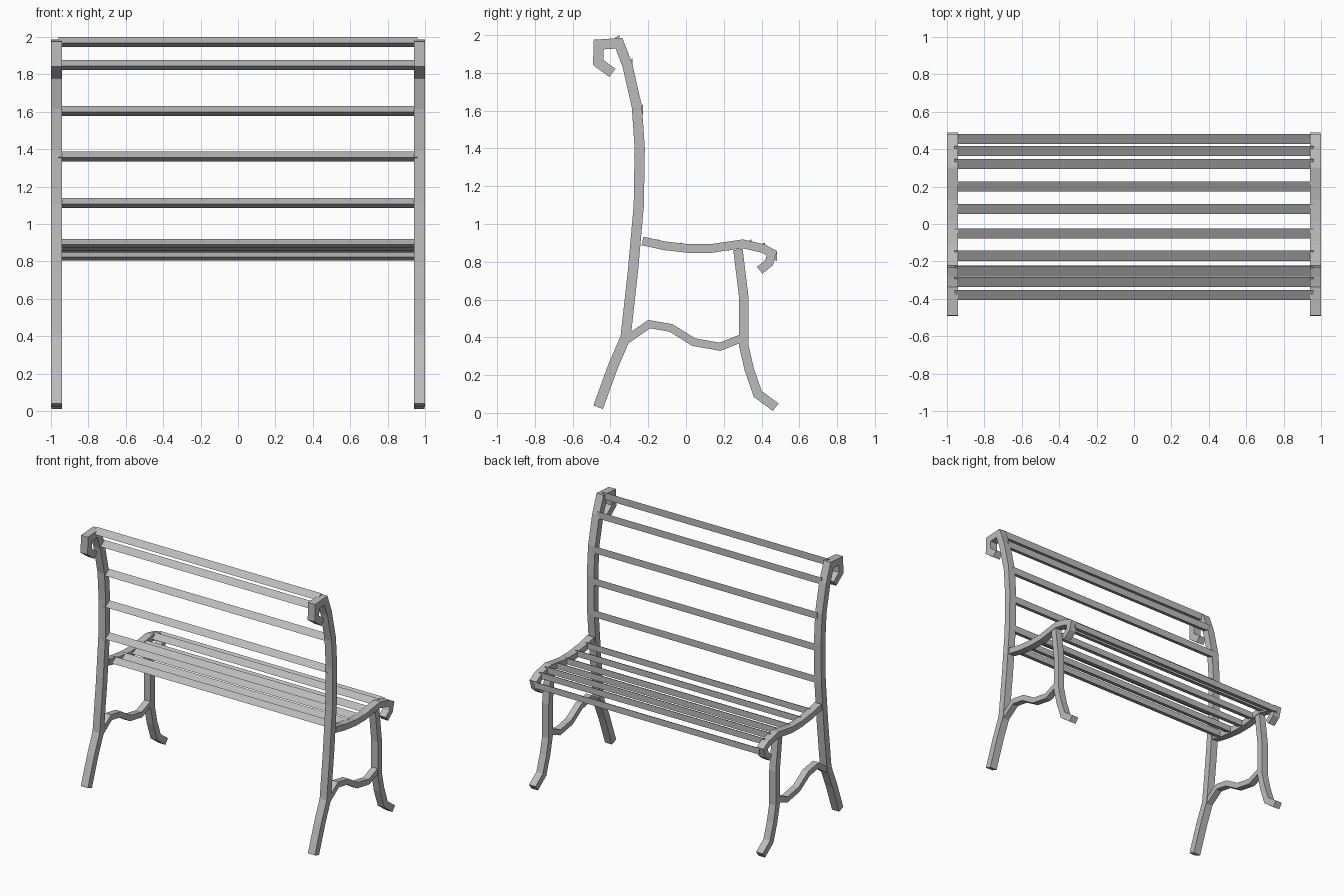
import bpy, bmesh
from mathutils import Vector

cube = bpy.data.objects.get("Cube")
if cube:
    bpy.data.objects.remove(cube)

metal = bpy.data.materials.new("grey_metal")
metal.use_nodes = True
metal.diffuse_color = (0.5, 0.5, 0.5, 1)
metal.node_tree.nodes["Principled BSDF"].inputs["Base Color"].default_value = (0.5, 0.5, 0.5, 1)


def loft(name, rings):
    """Skin a list of equal rings of points and cap both ends."""
    bm = bmesh.new()
    rows = [[bm.verts.new(p) for p in ring] for ring in rings]
    n = len(rows[0])
    for a, b in zip(rows, rows[1:]):
        for i in range(n):
            j = (i + 1) % n
            bm.faces.new((a[i], a[j], b[j], b[i]))
    bm.faces.new(rows[0])
    bm.faces.new(rows[-1])
    bmesh.ops.recalc_face_normals(bm, faces=bm.faces)
    mesh = bpy.data.meshes.new(name)
    bm.to_mesh(mesh)
    bm.free()
    mesh.materials.append(metal)
    obj = bpy.data.objects.new(name, mesh)
    bpy.context.collection.objects.link(obj)
    return obj


def bar(name, path, x, width, thick):
    """Sweep a flat bar along a (y, z) path with mitred bends."""
    pts = [Vector(p) for p in path]
    rings = []
    for i, p in enumerate(pts):
        d_in = (p - pts[i - 1]).normalized() if i else None
        d_out = (pts[i + 1] - p).normalized() if i < len(pts) - 1 else None
        d_in, d_out = d_in or d_out, d_out or d_in
        t = (d_in + d_out).normalized()
        n = Vector((-t.y, t.x)) * (thick / 2 / max(t.dot(d_in), 0.5))
        a, b, w = p + n, p - n, width / 2
        rings.append([(x - w, a.x, a.y), (x + w, a.x, a.y),
                      (x + w, b.x, b.y), (x - w, b.x, b.y)])
    return loft(name, rings)


# Side frames: post with scroll, arm with scroll, front leg, stretcher
back_post = [(-.465, .03), (-.385, .25), (-.32, .40), (-.28, .76), (-.25, 1.10),
             (-.245, 1.40), (-.26, 1.62), (-.31, 1.84), (-.355, 1.957),
             (-.462, 1.95), (-.465, 1.855), (-.39, 1.80)]
seat_rail = [(-.23, .91), (-.115, .885), (.015, .87), (.13, .87), (.30, .895),
             (.41, .87), (.455, .845), (.44, .795), (.39, .755)]
front_leg = [(.275, .865), (.305, .62), (.305, .36), (.335, .23), (.38, .10), (.475, .03)]
stretcher = [(-.31, .39), (-.195, .47), (-.08, .45), (.04, .375), (.18, .35), (.305, .40)]

for side, x in (("left", .97), ("right", -.97)):
    bar(side + "_back_post", back_post, x, .06, .054)
    bar(side + "_seat_rail", seat_rail, x, .058, .046)
    bar(side + "_front_leg", front_leg, x, .056, .05)
    bar(side + "_stretcher", stretcher, x, .05, .042)


def slat(name, y, z, h=.027):
    """Three-sided slat running between the frames."""
    section = [(y + .027, z + h), (y - .027, z - h * .2), (y + .027, z - h)]
    return loft(name, [[(x, a, b) for a, b in section] for x in (-.96, .96)])


# Seat slats follow the seat rail, back slats follow the posts
seat = [(-.17, .895), (-.05, .88), (.08, .872), (.20, .882), (.32, .895), (.39, .878), (.455, .828)]
back = [(-.25, 1.113), (-.25, 1.36), (-.255, 1.605), (-.31, 1.85), (-.38, 1.972)]
for i, (y, z) in enumerate(seat):
    slat(f"seat_slat_{i + 1}", y, z, .024)
for i, (y, z) in enumerate(back):
    slat(f"back_slat_{i + 1}", y, z)
